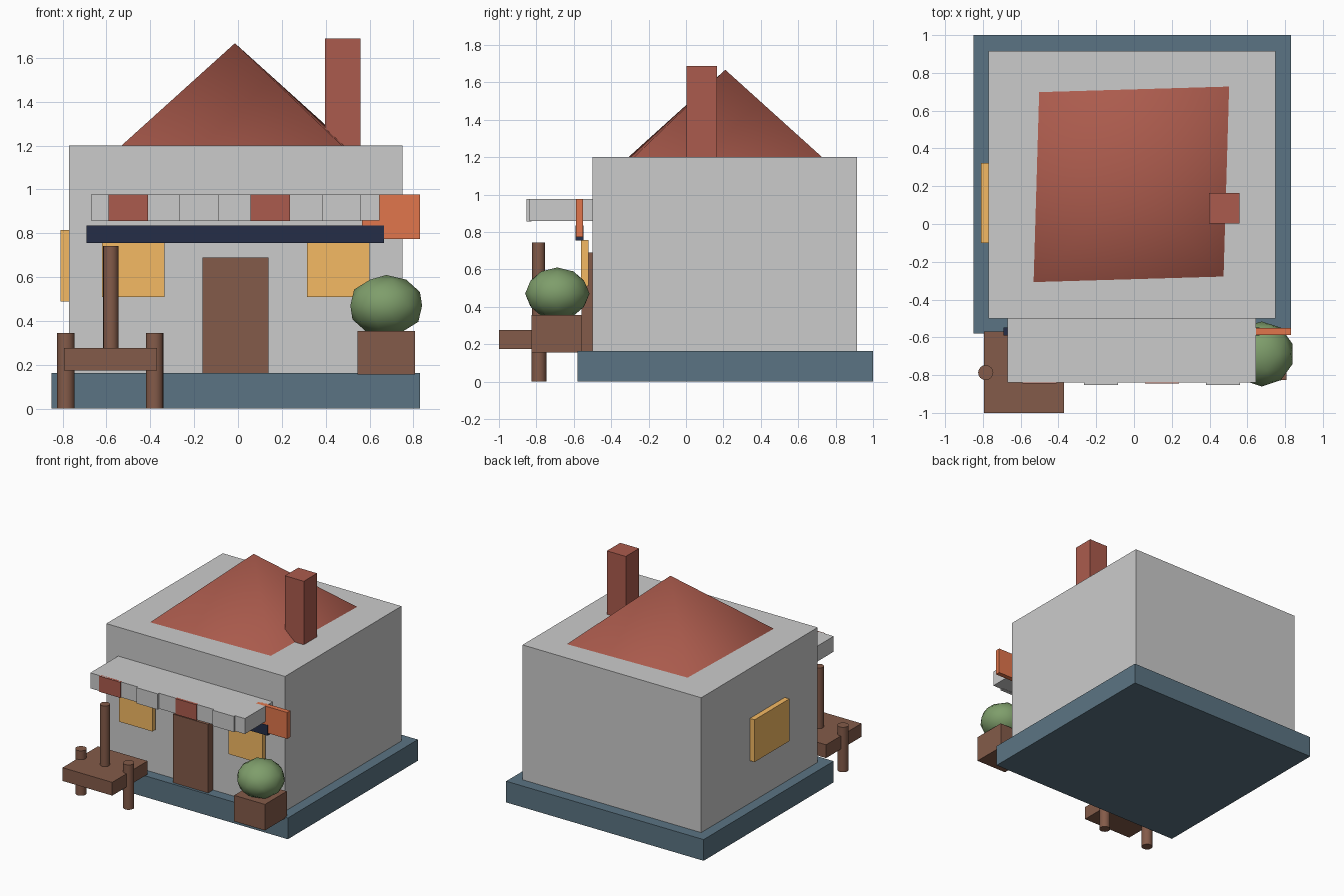
import bpy
from math import radians

if "Cube" in bpy.data.objects:
    bpy.data.objects.remove(bpy.data.objects["Cube"])


def material(name, rgb):
    m = bpy.data.materials.new(name)
    m.diffuse_color = (*rgb, 1)
    m.use_nodes = True
    m.node_tree.nodes["Principled BSDF"].inputs["Base Color"].default_value = m.diffuse_color
    return m


SLATE = material("slate", (0.105, 0.175, 0.227))
WOOD = material("wood", (0.23, 0.105, 0.067))
RED = material("red_tile", (0.41, 0.105, 0.074))
GOLD = material("gold", (0.91, 0.49, 0.127))
ORANGE = material("orange", (0.75, 0.18, 0.072))
NAVY = material("navy", (0.018, 0.027, 0.063))
GREEN = material("leaf", (0.21, 0.34, 0.147))


def finish(name, mat):
    ob = bpy.context.object
    ob.name = name
    if mat:
        ob.data.materials.append(mat)
    return ob


def box(name, x, y, z, mat=None):
    """Box from (min, max) ranges on each axis."""
    bpy.ops.mesh.primitive_cube_add(size=1, location=[sum(r) / 2 for r in (x, y, z)])
    ob = finish(name, mat)
    ob.scale = [r[1] - r[0] for r in (x, y, z)]
    bpy.ops.object.transform_apply(location=False, rotation=False)
    return ob


def post(name, x, y, r, z0, z1):
    bpy.ops.mesh.primitive_cylinder_add(vertices=16, radius=r, depth=z1 - z0,
                                        location=(x, y, (z0 + z1) / 2))
    ob = finish(name, WOOD)
    bpy.ops.object.shade_smooth_by_angle(angle=radians(30))
    return ob


# Building
box("foundation", (-0.85, 0.83), (-0.58, 1.0), (0, 0.163), SLATE)
box("walls", (-0.77, 0.75), (-0.5, 0.915), (0.163, 1.2))

# Pyramid roof, slightly skewed along its diagonal
bpy.ops.mesh.primitive_cone_add(vertices=4, radius1=0.732, depth=0.467,
                                location=(-0.014, 0.21, 1.4335),
                                rotation=(0, 0, radians(45)))
roof = finish("roof", RED)
# Put corners on the diagonals, then shorten one diagonal
roof.scale = (1, 0.943, 1)
bpy.ops.object.transform_apply(location=False)
for p in roof.data.polygons:
    p.use_smooth = len(p.vertices) == 3

box("chimney", (0.397, 0.558), (0.003, 0.165), (1.2, 1.688), RED)

# Door and windows
box("door", (-0.163, 0.138), (-0.56, -0.5), (0.163, 0.69), WOOD)
for name, x in (("left", -0.478), ("right", 0.457)):
    box(name + "_front_window", (x - 0.143, x + 0.143), (-0.562, -0.522), (0.51, 0.757), GOLD)
box("side_window", (-0.81, -0.768), (-0.1, 0.323), (0.49, 0.815), GOLD)

# Awning with alternating valance panels
box("awning", (-0.67, 0.645), (-0.838, -0.5), (0.858, 0.977))
for i in range(4):
    x = -0.5 + i * 0.324
    box(f"valance_{i}", (x - 0.09, x + 0.09), (-0.853 if i % 2 else -0.845, -0.825),
        (0.856, 0.977), None if i % 2 else RED)

# Beam and hanging sign
box("awning_beam", (-0.692, 0.665), (-0.59, -0.548), (0.755, 0.835), NAVY)
box("sign", (0.565, 0.83), (-0.587, -0.55), (0.774, 0.977), ORANGE)

# Jetty with posts
box("jetty_deck", (-0.793, -0.37), (-1.0, -0.57), (0.175, 0.277), WOOD)
for name, x in (("left", -0.785), ("right", -0.38)):
    post(name + "_jetty_post", x, -0.787, 0.04, 0, 0.345)
post("tall_post", -0.58, -0.788, 0.035, 0.26, 0.743)

# Planter and bush
box("planter", (0.545, 0.807), (-0.825, -0.56), (0.155, 0.355), WOOD)
bpy.ops.mesh.primitive_ico_sphere_add(subdivisions=2, radius=1, location=(0.676, -0.688, 0.47))
bush = finish("bush", GREEN)
bush.scale = (0.172, 0.172, 0.14)
bpy.ops.object.transform_apply(location=False, rotation=False)
bpy.ops.object.shade_smooth()
